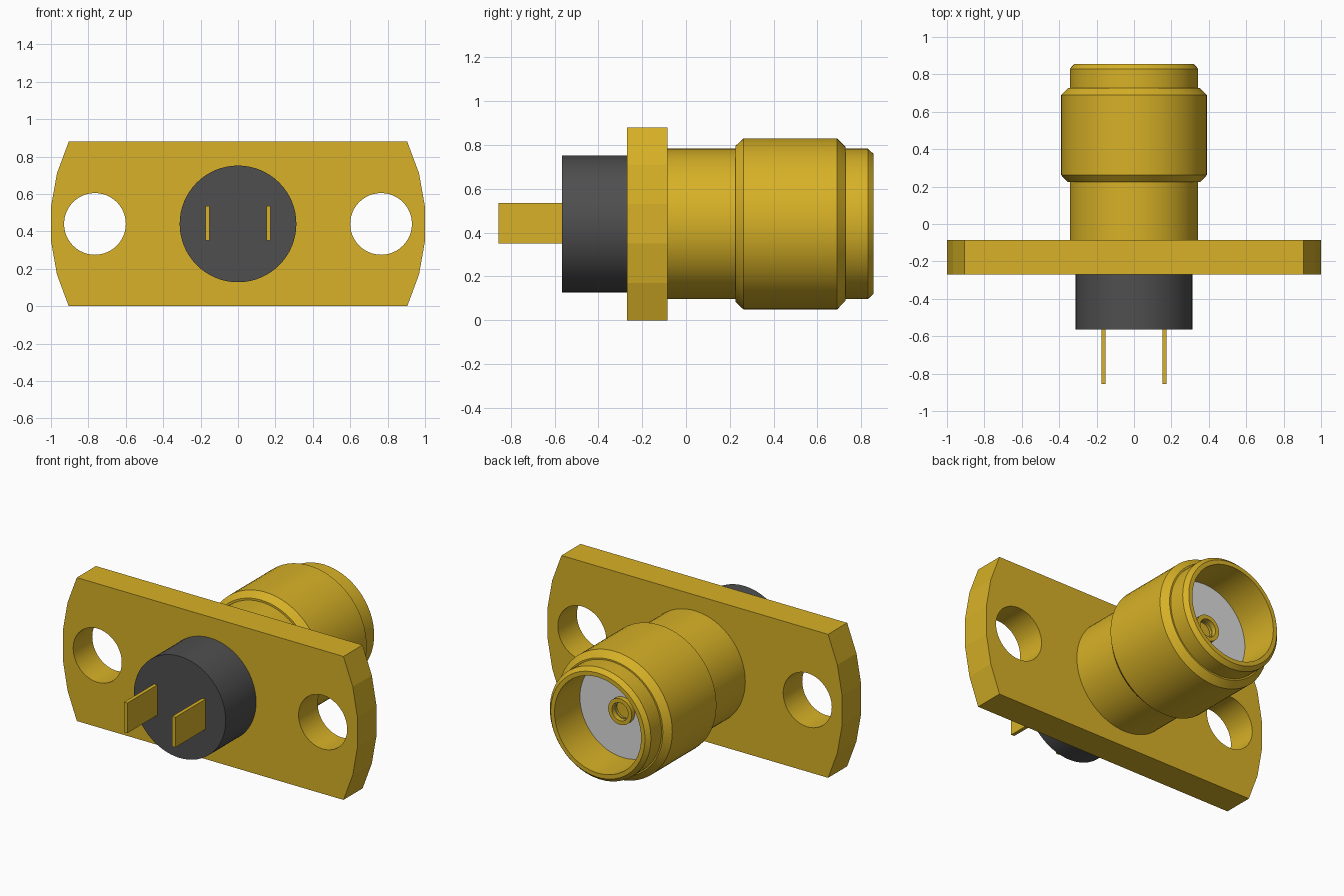
import bpy, bmesh, math
from mathutils import Matrix, Vector

if "Cube" in bpy.data.objects:
    bpy.data.objects.remove(bpy.data.objects["Cube"], do_unlink=True)

AXIS_Z = 0.44          # height of the connector axis


def material(name, rgb):
    m = bpy.data.materials.new(name)
    m.use_nodes = True
    m.diffuse_color = (*rgb, 1)
    m.node_tree.nodes["Principled BSDF"].inputs["Base Color"].default_value = (*rgb, 1)
    return m


GOLD = material("gold", (0.68, 0.44, 0.02))
BLACK = material("dark grey plastic", (0.078, 0.078, 0.078))
WHITE = material("pale grey insulator", (0.71, 0.71, 0.71))


def add(name, bm, mat, smooth=True):
    """Turn a bmesh into a finished object on the connector axis."""
    bmesh.ops.remove_doubles(bm, verts=bm.verts, dist=1e-5)
    bmesh.ops.recalc_face_normals(bm, faces=bm.faces)
    me = bpy.data.meshes.new(name)
    bm.to_mesh(me)
    bm.free()
    me.materials.append(mat)
    ob = bpy.data.objects.new(name, me)
    ob.location.z = AXIS_Z
    bpy.context.collection.objects.link(ob)
    if smooth:
        bpy.ops.object.select_all(action='DESELECT')
        ob.select_set(True)
        bpy.context.view_layer.objects.active = ob
        bpy.ops.object.shade_smooth_by_angle(angle=math.radians(25))
    return ob


def lathe(name, profile, mat, steps=64):
    """Spin (y, radius) points around the y axis."""
    bm = bmesh.new()
    vs = [bm.verts.new((r, y, 0)) for y, r in profile]
    es = [bm.edges.new(p) for p in zip(vs, vs[1:])]
    bmesh.ops.spin(bm, geom=vs + es, cent=(0, 0, 0), axis=(0, 1, 0),
                   angle=math.tau, steps=steps)
    return add(name, bm, mat)


def box(name, size, centre, mat):
    bm = bmesh.new()
    bmesh.ops.create_cube(bm, size=1, matrix=Matrix.Translation(Vector(centre))
                          @ Matrix.Diagonal((*size, 1)))
    return add(name, bm, mat, smooth=False)


def flange(y0, y1):
    """Plate with faceted round ends and two screw holes."""
    end = [(0.905, -0.44), (0.968, -0.27), (1.0, -0.09),
           (1.0, 0.09), (0.968, 0.27), (0.905, 0.44)]
    outline = end + [(-x, -z) for x, z in end]
    holes = [[(cx + 0.165 * math.cos(math.tau * i / 48), 0.165 * math.sin(math.tau * i / 48))
              for i in range(48)] for cx in (-0.765, 0.765)]
    cu = bpy.data.curves.new("flange_outline", 'CURVE')
    cu.dimensions = '2D'
    cu.fill_mode = 'BOTH'
    cu.extrude = (y1 - y0) / 2
    for loop in [outline] + holes:
        sp = cu.splines.new('POLY')
        sp.points.add(len(loop) - 1)
        for p, (x, z) in zip(sp.points, loop):
            p.co = (x, z, 0, 1)
        sp.use_cyclic_u = True
    tmp = bpy.data.objects.new("flange_outline", cu)
    bpy.context.collection.objects.link(tmp)
    me = tmp.evaluated_get(bpy.context.evaluated_depsgraph_get()).to_mesh()
    bm = bmesh.new()
    bm.from_mesh(me)
    bpy.data.objects.remove(tmp, do_unlink=True)
    bpy.data.curves.remove(cu)
    bm.transform(Matrix.Translation((0, (y0 + y1) / 2, 0)) @ Matrix.Rotation(math.pi / 2, 4, 'X'))
    # Keep the end facets flat, smooth only the fine hole walls
    ob = add("flange", bm, GOLD)
    for poly in ob.data.polygons:
        if math.hypot(abs(poly.center.x) - 0.765, poly.center.z) > 0.17:
            poly.use_smooth = False


# Mounting plate
flange(-0.27, -0.085)

# Plastic plug on the front with two flat terminals
lathe("front_insulator", [(-0.565, 0), (-0.565, 0.312), (-0.27, 0.312), (-0.27, 0)], BLACK)
for side, x in (("left", 0.163), ("right", -0.163)):
    box(side + "_terminal", (0.022, 0.295, 0.185), (x, -0.7075, 0.0025), GOLD)

# Barrel with raised collar, chamfered mouth and bore
lathe("barrel", [(-0.085, 0), (-0.085, 0.343), (0.225, 0.343), (0.225, 0.355),
                 (0.262, 0.39), (0.69, 0.39), (0.727, 0.352), (0.727, 0.343),
                 (0.83, 0.343), (0.855, 0.32), (0.855, 0.294),
                 (0.59, 0.294), (0.59, 0)], GOLD)

# Insulator disc in the bore and hollow centre contact
lathe("bore_insulator", [(0.58, 0.293), (0.61, 0.293), (0.61, 0.05)], WHITE)
lathe("centre_contact", [(0.59, 0.08), (0.64, 0.08), (0.64, 0.055),
                         (0.50, 0.055), (0.50, 0)], GOLD, 32)
